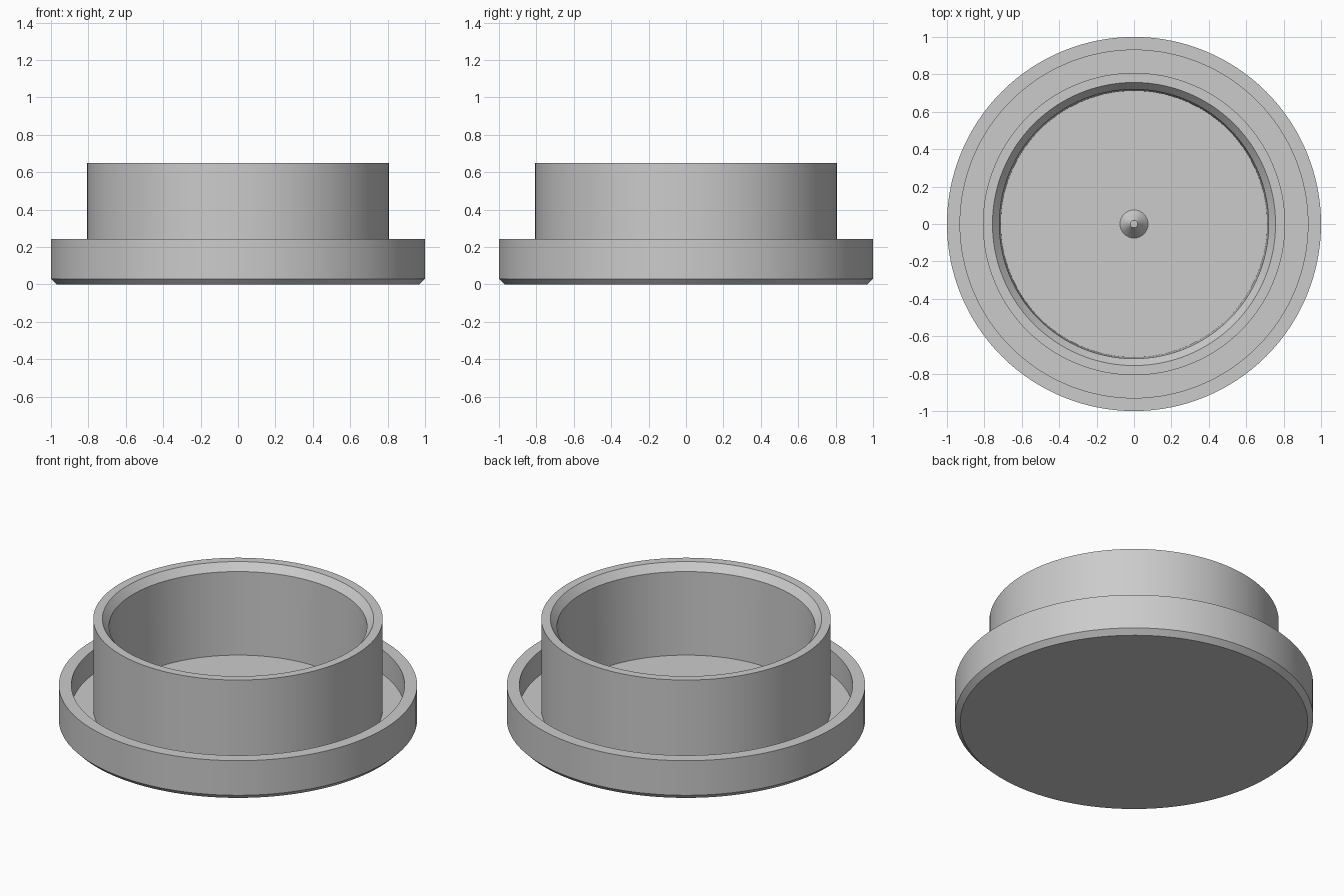
import bpy, bmesh, math

cube = bpy.data.objects.get("Cube")
if cube:
    bpy.data.objects.remove(cube, do_unlink=True)

GREY = (0.6, 0.6, 0.6)
SEGMENTS = 128
FLOOR = 0.095

grey = bpy.data.materials.new("plain_grey")
grey.use_nodes = True
grey.diffuse_color = (*GREY, 1)
grey.node_tree.nodes["Principled BSDF"].inputs["Base Color"].default_value = (*GREY, 1)


def lathe(name, profile, segments):
    """Spin a radius/height profile, listed from bottom centre to top centre."""
    bm = bmesh.new()
    verts = [bm.verts.new((r, 0, z)) for r, z in profile]
    edges = [bm.edges.new(pair) for pair in zip(verts, verts[1:])]
    bmesh.ops.spin(bm, geom=verts + edges, cent=(0, 0, 0), axis=(0, 0, 1),
                   angle=math.tau, steps=segments, use_duplicate=False)
    bmesh.ops.remove_doubles(bm, verts=bm.verts, dist=0.0001)
    bmesh.ops.recalc_face_normals(bm, faces=bm.faces)
    mesh = bpy.data.meshes.new(name)
    bm.to_mesh(mesh)
    bm.free()
    mesh.materials.append(grey)
    obj = bpy.data.objects.new(name, mesh)
    bpy.context.collection.objects.link(obj)
    bpy.ops.object.select_all(action='DESELECT')
    obj.select_set(True)
    bpy.context.view_layer.objects.active = obj
    bpy.ops.object.shade_smooth_by_angle(angle=math.radians(25))
    return obj


# Chamfered base, outer lip, ring groove, tall collar and recessed floor
lathe("cap_body", [
    (0, 0), (0.97, 0), (1, 0.03),
    (1, 0.243), (0.93, 0.243),
    (0.93, FLOOR), (0.808, FLOOR),
    (0.808, 0.65), (0.757, 0.65),
    (0.72, 0.606), (0.712, FLOOR), (0, FLOOR),
], SEGMENTS)

# Small stepped cone in the middle of the floor
lathe("centre_pin", [
    (0, FLOOR - 0.02), (0.075, FLOOR - 0.02), (0.075, FLOOR + 0.005),
    (0.045, FLOOR + 0.04), (0.02, FLOOR + 0.08), (0, FLOOR + 0.08),
], 32)
